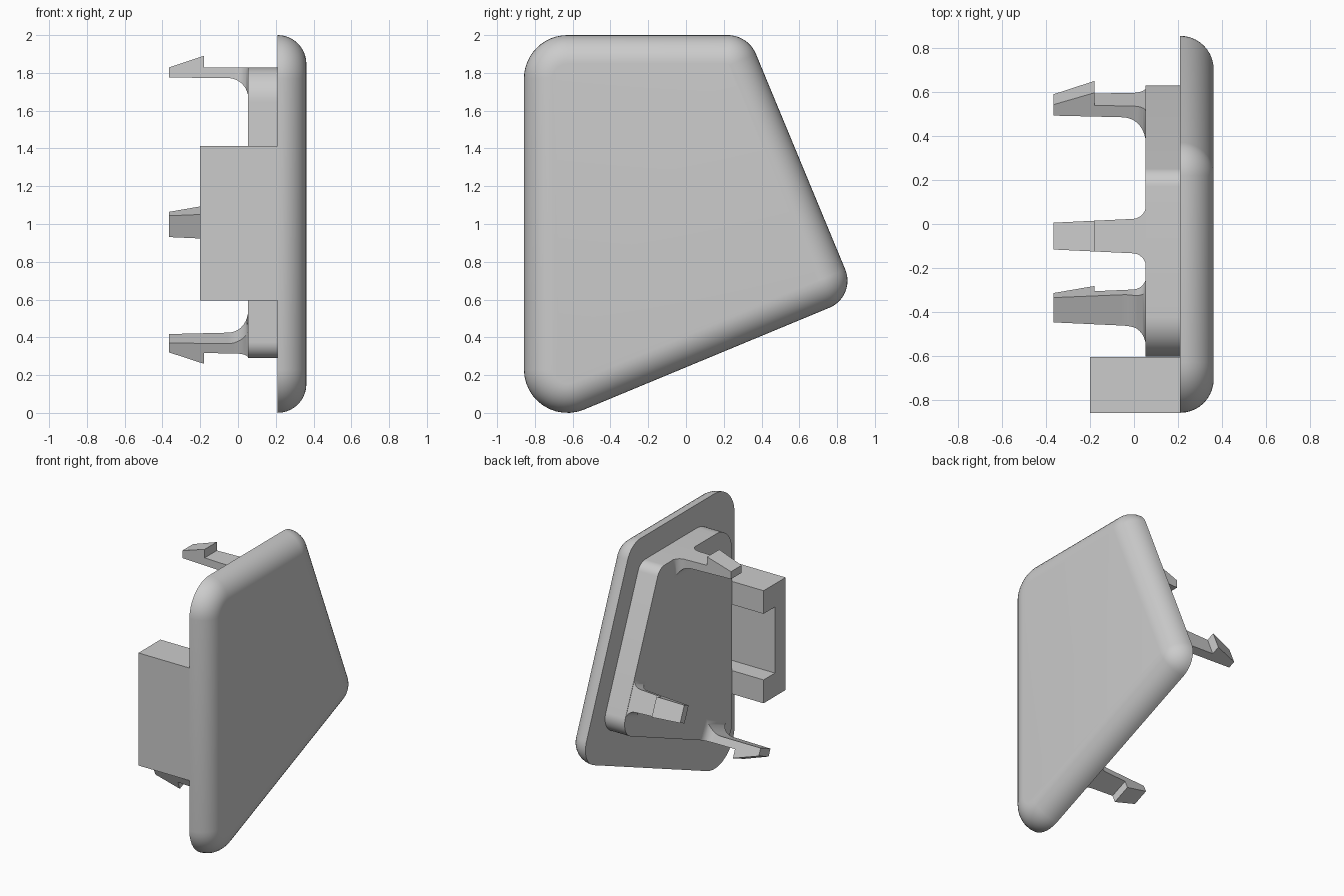
import bpy, bmesh, math
from mathutils import Vector

cube = bpy.data.objects.get("Cube")
if cube:
    bpy.data.objects.remove(cube, do_unlink=True)

grey = bpy.data.materials.new("light_grey")
grey.use_nodes = True
grey.diffuse_color = (0.6, 0.6, 0.6, 1)
grey.node_tree.nodes["Principled BSDF"].inputs["Base Color"].default_value = (0.6, 0.6, 0.6, 1)

# Outward directions (y, z) of the four sides of the kite-shaped outline
C, S = 0.923, 0.385
FRONT, TOP, SLANT, BOTTOM = Vector((-1, 0)), Vector((0, 1)), Vector((C, S)), Vector((S, -C))
CORNERS = [(FRONT, TOP), (TOP, SLANT), (SLANT, BOTTOM), (BOTTOM, FRONT)]


def make(name, bm, smooth=True):
    bmesh.ops.recalc_face_normals(bm, faces=bm.faces)
    mesh = bpy.data.meshes.new(name)
    bm.to_mesh(mesh)
    bm.free()
    mesh.materials.append(grey)
    obj = bpy.data.objects.new(name, mesh)
    bpy.context.collection.objects.link(obj)
    if smooth:
        bpy.ops.object.select_all(action="DESELECT")
        obj.select_set(True)
        bpy.context.view_layer.objects.active = obj
        bpy.ops.object.shade_smooth_by_angle(angle=math.radians(35))
    return obj


def loft(name, rings):
    """Skin a list of closed rings and cap both ends."""
    bm = bmesh.new()
    loops = [[bm.verts.new(p) for p in ring] for ring in rings]
    n = len(loops[0])
    for a, b in zip(loops, loops[1:]):
        for i in range(n):
            j = (i + 1) % n
            bm.faces.new((a[i], a[j], b[j], b[i]))
    bm.faces.new(loops[0])
    bm.faces.new(loops[-1])
    return make(name, bm)


def outline(x, centres, radii, inset=0.0, steps=12):
    """Rounded four-sided outline at depth x."""
    ring = []
    for (n1, n2), c, r in zip(CORNERS, centres, radii):
        a1 = math.atan2(n1.y, n1.x)
        turn = (a1 - math.atan2(n2.y, n2.x)) % math.tau
        for i in range(steps + 1):
            a = a1 - turn * i / steps
            ring.append((x, c[0] + (r - inset) * math.cos(a), c[1] + (r - inset) * math.sin(a)))
    return ring


# Cover plate with a quarter-round edge on its outer face
centres = [(-0.628, 1.77), (0.22, 1.837), (0.70, 0.70), (-0.628, 0.23)]
radii = [0.23, 0.163, 0.155, 0.23]
EDGE = 0.152
rings = []
for i in range(11):
    a = math.pi / 2 * i / 10
    rings.append(outline(0.21 + EDGE * math.sin(a), centres, radii, EDGE * (1 - math.cos(a))))
loft("cover_plate", rings)


# Solid raised block behind the plate, from the offset sides
def side_crossing(n1, d1, n2, d2):
    det = n1.x * n2.y - n1.y * n2.x
    return Vector(((d1 * n2.y - d2 * n1.y) / det, (n1.x * d2 - n2.x * d1) / det))


wall_points = [(FRONT, (-0.603, 1)), (TOP, (0, 1.828)), (SLANT, (0.573, 1.0)), (BOTTOM, (-0.37, 0.344))]
dist = [n.dot(Vector(p)) for n, p in wall_points]
block_radii = [0.18, 0.087, 0.12, 0.085]
block_centres = []
for k, (n1, n2) in enumerate(CORNERS):
    r = block_radii[k]
    block_centres.append(side_crossing(n1, dist[k] - r, n2, dist[(k + 1) % 4] - r))
loft("raised_block", [outline(x, block_centres, block_radii) for x in (0.053, 0.215)])


# Snap arms: tapered stem with a filleted root, and a wedge hook near the tip
BASE, TIP, STEP = 0.055, -0.366, -0.18


def flare(x, r):
    s = BASE - x
    return r - math.sqrt(r * r - (r - s) ** 2) if s < r else 0.0


def half_width(x):
    return 0.061 + 0.02 * (x - TIP) / (BASE - TIP)


def snap_arm(name, anchor, normal):
    anchor = Vector(anchor)
    tangent = Vector((-normal.y, normal.x))

    def point(x, side, out):
        p = anchor + tangent * side + normal * out
        return (x, p.x, p.y)

    xs = [TIP, STEP] + [BASE - 0.115 * (1 - i / 12) ** 1.5 for i in range(13)]
    rings = []
    for x in xs:
        w = half_width(x) + flare(x, 0.06)
        depth = -0.054 - 0.006 * (x - TIP) - flare(x, 0.11)
        rings.append([point(x, -w, 0), point(x, w, 0), point(x, w, depth), point(x, -w, depth)])
    loft(name + "_stem", rings)

    bm = bmesh.new()
    for x, out in ((TIP, 0), (STEP, 0), (STEP, 0.062)):
        for side in (-1, 1):
            bm.verts.new(point(x, side * half_width(x), out))
    bmesh.ops.convex_hull(bm, input=bm.verts)
    make(name + "_hook", bm, smooth=False)


snap_arm("top_arm", (-0.055, 1.829), TOP)
snap_arm("back_arm", (0.566, 1.008), SLANT)
snap_arm("bottom_arm", (-0.37, 0.344), BOTTOM)

# C-shaped bracket at the front: thin wall with a thick block at each end
Y0, Y1, Y2 = -0.858, -0.735, -0.605
Z0, Z1, Z2, Z3 = 0.595, 0.765, 1.245, 1.413
profile = [(Y0, Z0), (Y2, Z0), (Y2, Z1), (Y1, Z1), (Y1, Z2), (Y2, Z2), (Y2, Z3), (Y0, Z3)]
loft("front_bracket", [[(x, y, z) for y, z in profile] for x in (-0.2, 0.212)])
